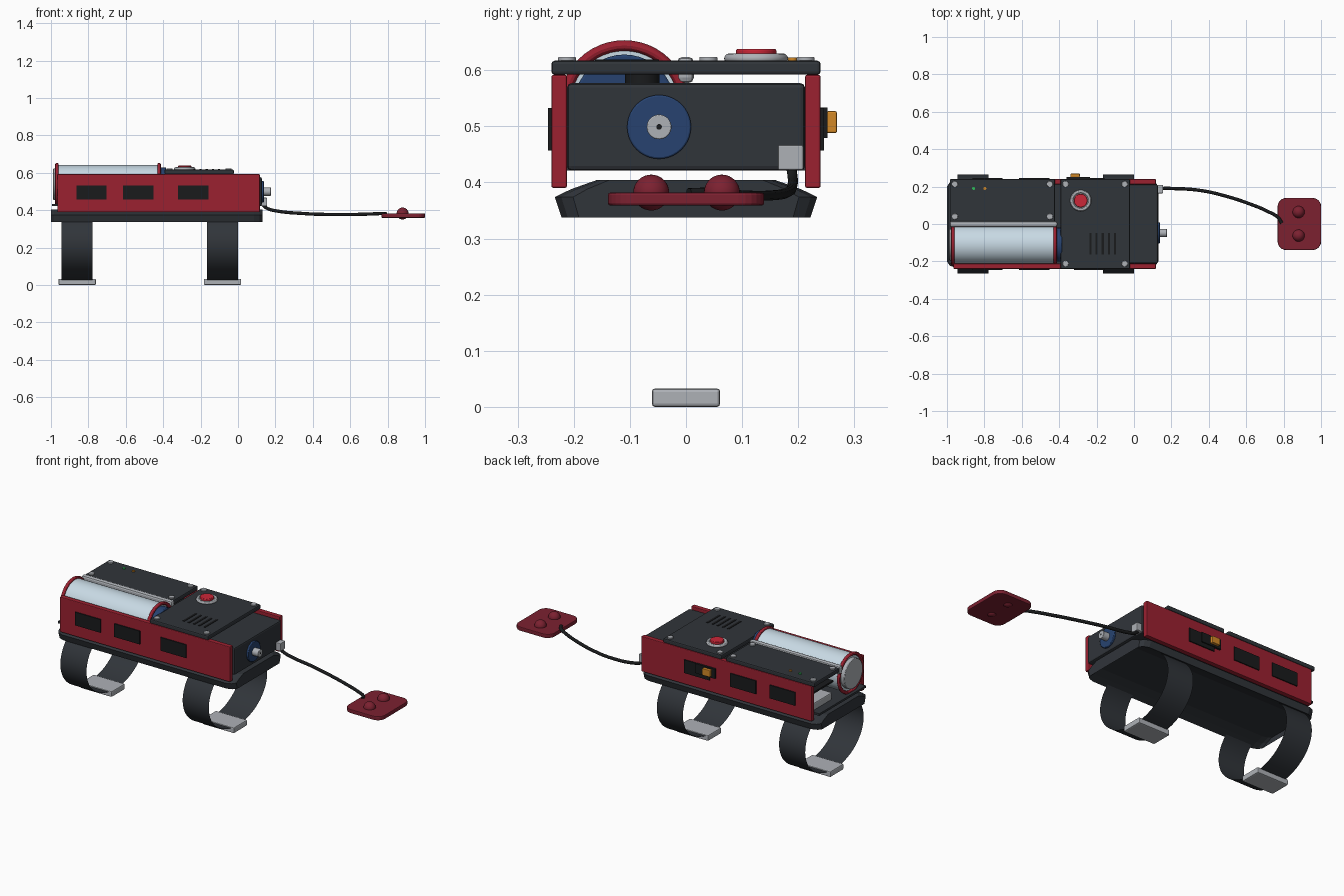
import bpy, math
from mathutils import Vector

if "Cube" in bpy.data.objects:
    bpy.data.objects.remove(bpy.data.objects["Cube"])


def material(name, rgb):
    m = bpy.data.materials.new(name)
    m.diffuse_color = (*rgb, 1)
    m.use_nodes = True
    m.node_tree.nodes["Principled BSDF"].inputs["Base Color"].default_value = m.diffuse_color
    return m


RED = material("red", (0.33, 0.015, 0.03))
DARKRED = material("dark_red", (0.2, 0.015, 0.03))
BUTTON = material("button_red", (0.6, 0.02, 0.04))
DARK = material("charcoal", (0.03, 0.035, 0.042))
BLACK = material("black", (0.01, 0.011, 0.012))
BLUE = material("blue", (0.02, 0.055, 0.16))
GLASS = material("pale_blue", (0.58, 0.7, 0.78))
METAL = material("metal", (0.42, 0.44, 0.47))
ORANGE = material("orange", (0.65, 0.25, 0.02))
GREEN = material("green", (0.03, 0.5, 0.1))


def finish(ob, name, mat, bevel=0.0):
    ob.name = name
    ob.data.materials.append(mat)
    if bevel:
        b = ob.modifiers.new("bevel", "BEVEL")
        b.width, b.segments, b.limit_method = bevel, 2, "ANGLE"
    return ob


def smooth(ob):
    bpy.ops.object.select_all(action="DESELECT")
    ob.select_set(True)
    bpy.context.view_layer.objects.active = ob
    bpy.ops.object.shade_smooth_by_angle()


def box(name, x, y, z, mat, bevel=0.0):
    """Box from (min, max) ranges."""
    bpy.ops.mesh.primitive_cube_add(size=1)
    ob = bpy.context.object
    for v in ob.data.vertices:
        v.co = [(r[0] + r[1]) / 2 + c * (r[1] - r[0]) for r, c in zip((x, y, z), v.co)]
    return finish(ob, name, mat, bevel)


def rod(name, start, end, r, mat, bevel=0.0):
    """Cylinder between two points."""
    a, b = Vector(start), Vector(end)
    bpy.ops.mesh.primitive_cylinder_add(vertices=40, radius=r, depth=(b - a).length, location=(a + b) / 2)
    ob = bpy.context.object
    ob.rotation_euler = (b - a).to_track_quat("Z", "Y").to_euler()
    finish(ob, name, mat, bevel)
    smooth(ob)
    return ob


def ring(name, loc, R, r, mat, along_x=False):
    bpy.ops.mesh.primitive_torus_add(location=loc, major_radius=R, minor_radius=r, major_segments=48,
                                     minor_segments=12, rotation=(0, math.pi / 2 if along_x else 0, 0))
    ob = finish(bpy.context.object, name, mat)
    smooth(ob)


def mesh(name, verts, faces, mat, bevel=0.0):
    me = bpy.data.meshes.new(name)
    me.from_pydata(verts, [], faces)
    ob = bpy.data.objects.new(name, me)
    bpy.context.collection.objects.link(ob)
    return finish(ob, name, mat, bevel)


# Arched forearm plate: half profile mirrored, extruded along x with chamfered ends
half = [(0.16, 0.404), (0.205, 0.388), (0.234, 0.374), (0.222, 0.338), (0.18, 0.354), (0.135, 0.368)]
prof = half + [(-y, z) for y, z in reversed(half)]
n = len(prof)
stations = [(-1.0, 0.86), (-0.985, 0.95), (-0.955, 1), (0.085, 1), (0.115, 0.95), (0.13, 0.86)]
verts = [(x, y * s, z) for x, s in stations for y, z in prof]
faces = [(k * n + i, k * n + (i + 1) % n, (k + 1) * n + (i + 1) % n, (k + 1) * n + i)
         for k in range(len(stations) - 1) for i in range(n)]
for o in (0, (len(stations) - 1) * n):
    for i in range(n // 2 - 1):
        faces.append((o + i, o + i + 1, o + n - 2 - i, o + n - 1 - i))
plate = mesh("forearm_plate", verts, faces, DARK)
bpy.context.view_layer.objects.active = plate
plate.select_set(True)
bpy.ops.object.mode_set(mode="EDIT")
bpy.ops.mesh.select_all(action="SELECT")
bpy.ops.mesh.normals_make_consistent(inside=False)
bpy.ops.object.mode_set(mode="OBJECT")

# Thin straps with metal buckles
for label, cx in (("rear", -0.86), ("front", -0.083)):
    steps = 48
    pts = []
    for i in range(steps + 1):
        t = math.radians(138 + 264 * i / steps)
        pts.append((0.265 * math.cos(t), 0.22 + 0.198 * math.sin(t)))
    sv = [(cx + dx, y, z) for y, z in pts for dx in (-0.083, 0.083)]
    sf = [(2 * i, 2 * i + 1, 2 * i + 3, 2 * i + 2) for i in range(steps)]
    smooth(mesh(label + "_strap", sv, sf, DARK))
    box(label + "_buckle", (cx - 0.1, cx + 0.1), (-0.061, 0.061), (0, 0.033), METAL, 0.006)

# Chassis floor and nozzle housing
box("floor", (-0.995, 0.0), (-0.212, 0.212), (0.421, 0.433), DARK)
box("nozzle_housing", (-0.37, 0.127), (-0.212, 0.212), (0.421, 0.577), DARK, 0.008)
rod("motor", (-0.2, -0.078, 0.57), (-0.2, -0.078, 0.592), 0.031, BLACK)
box("battery", (-0.95, -0.6), (0.03, 0.2), (0.433, 0.475), METAL, 0.006)
box("circuit_board", (-0.95, -0.45), (0.02, 0.205), (0.53, 0.54), BLACK)

# Side walls with dark window panels
for side, s in (("front", -1), ("back", 1)):
    box(side + "_wall", (-0.965, 0.117), sorted((s * 0.212, s * 0.24)), (0.39, 0.592), RED, 0.004)
    for i, cx in enumerate((-0.783, -0.534, -0.24)):
        box(f"{side}_window_{i}", (cx - 0.081, cx + 0.081), sorted((s * 0.23, s * 0.246)), (0.457, 0.533), BLACK)

# Slide switch on the back wall
box("switch_housing", (-0.36, -0.235), (0.24, 0.252), (0.479, 0.534), BLACK)
box("switch_knob", (-0.34, -0.29), (0.25, 0.269), (0.488, 0.527), ORANGE, 0.003)

# Top covers with corner screws
for label, x, y in (("front_cover", (-0.393, -0.022), (-0.24, 0.24)), ("rear_cover", (-0.985, -0.422), (0.012, 0.24))):
    box(label, x, y, (0.592, 0.617), DARK, 0.006)
    for i, sx in enumerate((x[0] + 0.027, x[1] - 0.028)):
        for j, sy in enumerate((y[0] + 0.028, y[1] - 0.027)):
            rod(f"{label}_screw_{i}{j}", (sx, sy, 0.61), (sx, sy, 0.624), 0.016, METAL, 0.002)

# Vents, indicator lamps and push button
for i in range(5):
    cx = -0.233 + 0.033 * i
    box(f"vent_{i}", (cx - 0.006, cx + 0.006), (-0.162, -0.048), (0.61, 0.6195), BLACK)
rod("green_lamp", (-0.858, 0.19, 0.61), (-0.858, 0.19, 0.623), 0.008, GREEN)
rod("orange_lamp", (-0.797, 0.19, 0.61), (-0.797, 0.19, 0.623), 0.008, ORANGE)
rod("button_base", (-0.285, 0.125, 0.61), (-0.285, 0.125, 0.625), 0.048, METAL)
ring("button_ring", (-0.285, 0.125, 0.621), 0.048, 0.009, METAL)
rod("push_button", (-0.285, 0.125, 0.615), (-0.285, 0.125, 0.638), 0.036, BUTTON, 0.003)

# Fluid cartridge with end rings and caps
cy, cz = -0.11, 0.538
rod("cartridge", (-0.965, cy, cz), (-0.425, cy, cz), 0.104, GLASS)
for label, x in (("rear", -0.968), ("front", -0.422)):
    ring(f"cartridge_{label}_ring", (x, cy, cz), 0.106, 0.0095, RED, True)
rod("cartridge_front_cap", (-0.43, cy, cz), (-0.385, cy, cz), 0.09, BLUE, 0.004)
rod("cartridge_rear_cap", (-0.988, cy, cz), (-0.96, cy, cz), 0.084, METAL, 0.003)
box("divider_rail", (-0.985, -0.41), (-0.016, 0.014), (0.577, 0.624), METAL, 0.01)

# Nozzle
ny, nz = -0.048, 0.499
rod("nozzle_collar", (0.12, ny, nz), (0.138, ny, nz), 0.057, BLUE, 0.003)
rod("nozzle_tip", (0.13, ny, nz), (0.176, ny, nz), 0.022, METAL, 0.002)
rod("nozzle_hole", (0.17, ny, nz), (0.177, ny, nz), 0.005, BLACK)

# Cable and its socket
box("cable_socket", (0.115, 0.155), (0.164, 0.209), (0.422, 0.467), METAL, 0.003)
path = [(0.13, 0.187, 0.43), (0.155, 0.19, 0.41), (0.2, 0.19, 0.397), (0.35, 0.18, 0.382), (0.48, 0.152, 0.377),
        (0.62, 0.107, 0.377), (0.72, 0.065, 0.38), (0.77, 0.035, 0.382), (0.79, 0.005, 0.381)]
cu = bpy.data.curves.new("cable", "CURVE")
cu.dimensions, cu.bevel_depth, cu.bevel_resolution, cu.use_fill_caps = "3D", 0.009, 3, True
sp = cu.splines.new("BEZIER")
sp.bezier_points.add(len(path) - 1)
for bp, p in zip(sp.bezier_points, path):
    bp.co = p
    bp.handle_left_type = bp.handle_right_type = "AUTO"
cable = bpy.data.objects.new("cable", cu)
bpy.context.collection.objects.link(cable)
cu.materials.append(BLACK)

# Palm trigger pad: rounded rectangle with two domes
outline = []
for sx, sy, a0 in ((1, 1, 0), (-1, 1, 90), (-1, -1, 180), (1, -1, 270)):
    for k in range(7):
        a = math.radians(a0 + 15 * k)
        outline.append((0.884 + sx * 0.071 + 0.045 * math.cos(a), sy * 0.094 + 0.045 * math.sin(a)))
m = len(outline)
pv = [(x, y, z) for z in (0.359, 0.382) for x, y in outline]
pf = [tuple(reversed(range(m))), tuple(range(m, 2 * m))]
pf += [(i, (i + 1) % m, m + (i + 1) % m, m + i) for i in range(m)]
mesh("trigger_pad", pv, pf, DARKRED, 0.004)
for i, y in enumerate((-0.062, 0.064)):
    bpy.ops.mesh.primitive_uv_sphere_add(segments=32, ring_count=16, radius=0.032, location=(0.88, y, 0.382))
    smooth(finish(bpy.context.object, f"trigger_dome_{i}", DARKRED))
